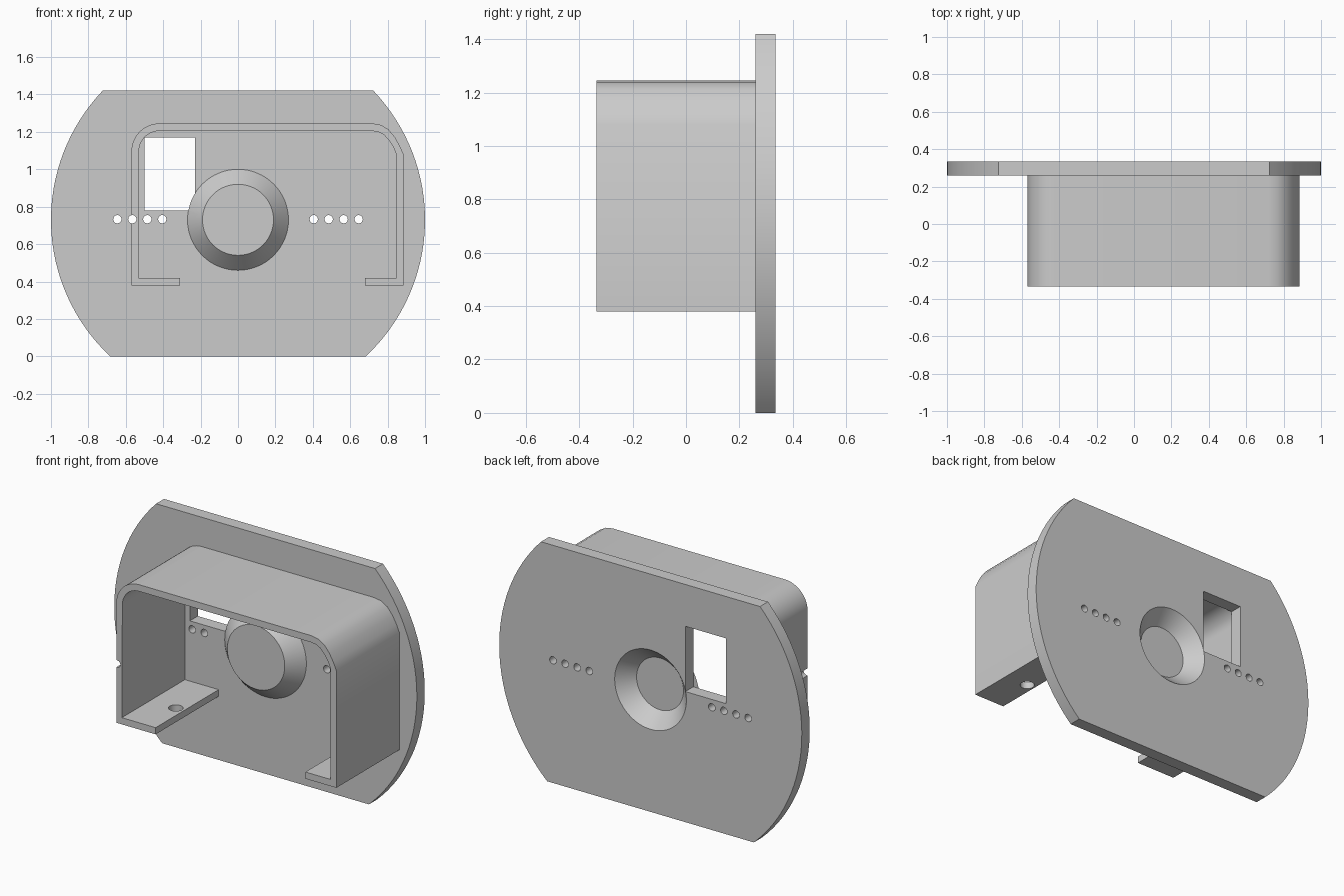
import bpy, bmesh, math
from mathutils import Matrix

old = bpy.data.objects.get("Cube")
if old:
    bpy.data.objects.remove(old)

GREY = (0.6, 0.6, 0.6, 1)
mat = bpy.data.materials.new("plain grey")
mat.use_nodes = True
mat.diffuse_color = GREY
mat.node_tree.nodes["Principled BSDF"].inputs["Base Color"].default_value = GREY

FRONT, PLATE_FRONT, BACK = -0.335, 0.26, 0.335
MID_Z = 0.73


def make(name, bm):
    bmesh.ops.recalc_face_normals(bm, faces=bm.faces)
    mesh = bpy.data.meshes.new(name)
    bm.to_mesh(mesh)
    bm.free()
    mesh.materials.append(mat)
    obj = bpy.data.objects.new(name, mesh)
    bpy.context.collection.objects.link(obj)
    return obj


def extrude(name, outline, y0, y1):
    """Solid from an (x, z) outline pushed along y."""
    bm = bmesh.new()
    face = bm.faces.new([bm.verts.new((x, y0, z)) for x, z in outline])
    out = bmesh.ops.extrude_face_region(bm, geom=[face])["geom"]
    verts = [v for v in out if isinstance(v, bmesh.types.BMVert)]
    bmesh.ops.translate(bm, verts=verts, vec=(0, y1 - y0, 0))
    return make(name, bm)


def frustum(name, x, y0, y1, z, r0, r1, sides):
    """Round solid along y, radius r0 at y0 and r1 at y1."""
    bm = bmesh.new()
    place = Matrix.Translation((x, (y0 + y1) / 2, z)) @ Matrix.Rotation(-math.pi / 2, 4, "X")
    bmesh.ops.create_cone(bm, cap_ends=True, segments=sides, radius1=r0, radius2=r1,
                          depth=y1 - y0, matrix=place)
    return make(name, bm)


def boolean(obj, tool, operation="DIFFERENCE", keep=False):
    mod = obj.modifiers.new("boolean", "BOOLEAN")
    mod.operation, mod.solver, mod.object = operation, "EXACT", tool
    bpy.context.view_layer.objects.active = obj
    bpy.ops.object.modifier_apply(modifier=mod.name)
    if not keep:
        bpy.data.objects.remove(tool)


def arc(cx, cz, r, a0, a1, n):
    steps = [math.radians(a0 + (a1 - a0) * i / n) for i in range(n + 1)]
    return [(cx + r * math.cos(a), cz + r * math.sin(a)) for a in steps]


# Face plate: a disc with flat top and bottom
low = math.degrees(math.asin(-MID_Z))
high = math.degrees(math.asin(1.42 - MID_Z))
outline = arc(0, MID_Z, 1, low, high, 32) + arc(0, MID_Z, 1, 180 - high, 180 - low, 32)
plate = extrude("face_plate", outline, PLATE_FRONT, BACK)

# Rectangular window
window = [(-0.5, 0.78), (-0.23, 0.78), (-0.23, 1.17), (-0.5, 1.17)]
boolean(plate, extrude("window_cutter", window, 0.1, 0.5))

# Conical cup pushed forward out of the plate, hollow from the back
boolean(plate, frustum("cup", 0, 0.17, PLATE_FRONT, MID_Z, 0.19, 0.27, 64), "UNION")
slope = (0.237 - 0.155) / 0.09
boolean(plate, frustum("cup_cutter", 0, 0.245, BACK + 0.02, MID_Z,
                       0.155, 0.237 + 0.02 * slope, 64))

# Bracket: thin open frame with rounded top corners and inward lips
outer = [(-0.31, 0.38), (-0.57, 0.38)] + arc(-0.42, 1.095, 0.15, 180, 90, 12)
outer += [(0.72, 1.245), (0.765, 1.237), (0.805, 1.213), (0.84, 1.17), (0.865, 1.125),
          (0.885, 1.08), (0.885, 0.38), (0.68, 0.38)]
inner = [(0.68, 0.42), (0.847, 0.42), (0.847, 1.08), (0.83, 1.12), (0.807, 1.155),
         (0.78, 1.185), (0.75, 1.2), (0.715, 1.205)]
inner += arc(-0.42, 1.095, 0.11, 90, 180, 12) + [(-0.533, 0.42), (-0.31, 0.42)]
bracket = extrude("bracket", outer + inner, FRONT, PLATE_FRONT)

# Rows of small holes; the one in line with the bracket wall grooves it too
for side in (-1, 1):
    for i in range(4):
        drill = frustum("drill", side * (0.405 + 0.08 * i), -0.5, 0.5, MID_Z + 0.003,
                        0.022, 0.022, 24)
        if side < 0 and i == 2:
            boolean(bracket, drill, keep=True)
        boolean(plate, drill)

# Screw holes in the lips
for x in (-0.365, 0.73):
    drill = frustum("screw_drill", 0, -0.1, 0.1, 0, 0.04, 0.04, 32)
    drill.data.transform(Matrix.Translation((x, -0.065, 0.4)) @ Matrix.Rotation(math.pi / 2, 4, "X"))
    boolean(bracket, drill)

# Smooth curves, crisp edges
for obj in bpy.data.objects:
    obj.select_set(obj in (plate, bracket))
bpy.context.view_layer.objects.active = plate
bpy.ops.object.shade_smooth_by_angle(angle=math.radians(30))
